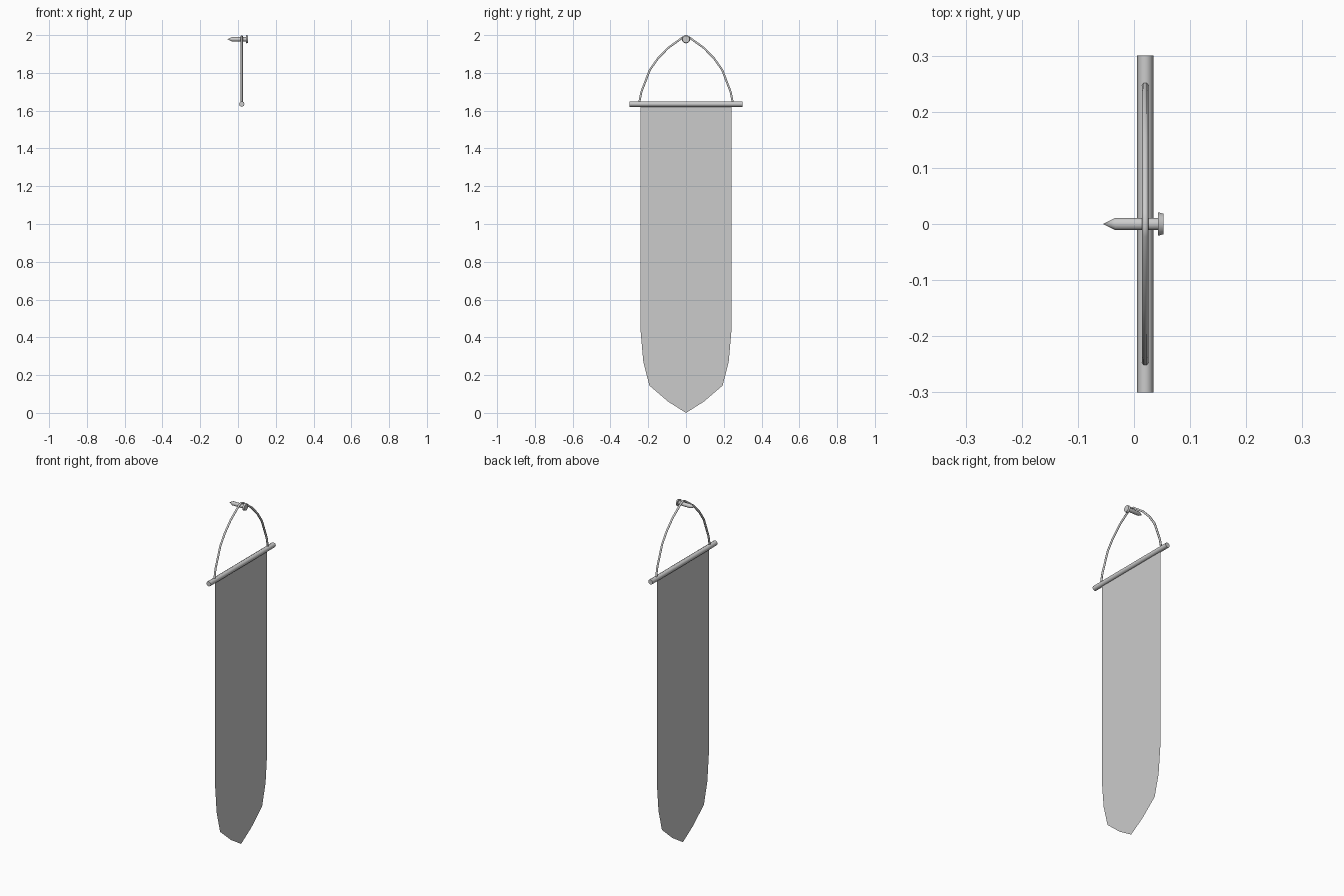
import bpy, bmesh
from math import pi

if "Cube" in bpy.data.objects:
    bpy.data.objects.remove(bpy.data.objects["Cube"])

X = 0.02          # plane in which the banner hangs
ROD_Z = 1.635
NAIL_Z = 1.978


def finish(name, bm):
    bmesh.ops.recalc_face_normals(bm, faces=bm.faces)
    me = bpy.data.meshes.new(name)
    bm.to_mesh(me)
    bm.free()
    ob = bpy.data.objects.new(name, me)
    bpy.context.collection.objects.link(ob)
    return ob


def smooth(ob, angle=pi / 4):
    bpy.ops.object.select_all(action='DESELECT')
    ob.select_set(True)
    bpy.context.view_layer.objects.active = ob
    bpy.ops.object.shade_smooth_by_angle(angle=angle)


# Cloth: flat single-sided sheet, right half of the outline mirrored
half = [(0.24, ROD_Z), (0.24, 0.43), (0.226, 0.27), (0.194, 0.145), (0.095, 0.06)]
outline = half + [(0, 0)] + [(-y, z) for y, z in reversed(half)]
bm = bmesh.new()
bm.faces.new([bm.verts.new((X, y, z)) for y, z in outline])
finish("banner_cloth", bm)

# Wooden cross rod
bpy.ops.mesh.primitive_cylinder_add(vertices=8, radius=0.0145, depth=0.6,
                                    location=(X, 0, ROD_Z), rotation=(pi / 2, 0, 0))
rod = bpy.context.object
rod.name = "cross_rod"
smooth(rod, pi / 3)

# Hanging cord: bevelled path looping over the nail
side = [(0.25, 1.63), (0.236, 1.70), (0.192, 1.815), (0.15, 1.875), (0.095, 1.932), (0.02, 1.986)]
path = side + [(0, 1.994)] + [(-y, z) for y, z in reversed(side)]
cu = bpy.data.curves.new("hanging_cord", 'CURVE')
cu.dimensions = '3D'
cu.bevel_depth = 0.006
cu.bevel_resolution = 1
cu.use_fill_caps = True
sp = cu.splines.new('POLY')
sp.points.add(len(path) - 1)
for p, (y, z) in zip(sp.points, path):
    p.co = (X, y, z, 1)
cord = bpy.data.objects.new("hanging_cord", cu)
bpy.context.collection.objects.link(cord)


# Nail: rings swept along x, pointed tip and tapered head
def lathe_x(name, profile, n=10):
    bm = bmesh.new()
    for x, r in profile:
        bm.verts.new((x, 0, NAIL_Z + r))
    verts = list(bm.verts)
    edges = [bm.edges.new(p) for p in zip(verts, verts[1:])]
    bmesh.ops.spin(bm, geom=verts + edges, cent=(0, 0, NAIL_Z), axis=(1, 0, 0),
                   angle=2 * pi, steps=n)
    bmesh.ops.remove_doubles(bm, verts=bm.verts, dist=1e-5)
    return finish(name, bm)


nail = lathe_x("nail", [(-0.055, 0), (-0.033, 0.0115), (0.043, 0.0115),
                        (0.043, 0.022), (0.053, 0.019), (0.053, 0)])
smooth(nail)
